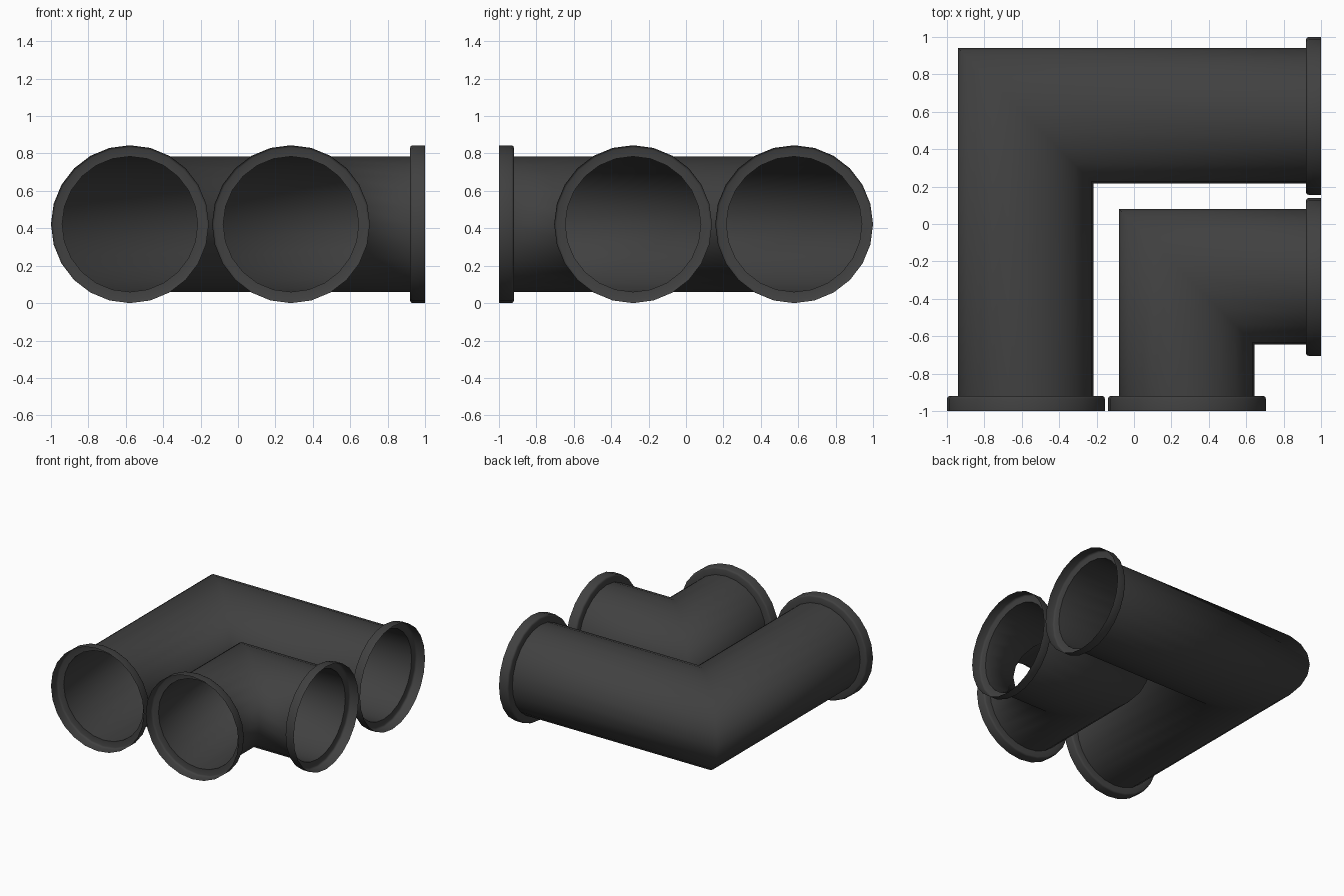
import bpy, bmesh, math

cube = bpy.data.objects.get("Cube")
if cube:
    bpy.data.objects.remove(cube, do_unlink=True)

SIDES = 24
COLLAR_R, PIPE_R = 0.422, 0.362

# Socket collar profile: distance from the open end, radius
COLLAR = [(0, COLLAR_R), (0.067, COLLAR_R), (0.076, 0.418),
          (0.08, 0.409), (0.08, PIPE_R)]

rubber = bpy.data.materials.new("dark_grey")
rubber.use_nodes = True
colour = (0.052, 0.052, 0.052, 1)
rubber.diffuse_color = colour
bsdf = rubber.node_tree.nodes["Principled BSDF"]
bsdf.inputs["Base Color"].default_value = colour
bsdf.inputs["Roughness"].default_value = 0.7


def elbow(name, offset):
    """Mitred pipe from the front opening to the left opening."""
    cx, cy = -offset, offset
    bm = bmesh.new()

    def ring(radius, place):
        verts = []
        for i in range(SIDES):
            t = math.tau * i / SIDES
            a, b = radius * math.cos(t), radius * math.sin(t)
            x, y = place(a)
            verts.append(bm.verts.new((x, y, COLLAR_R + b)))
        return verts

    # Front collar, mitre, then left collar in reverse order
    rings = [ring(r, lambda a, d=d: (cx - a, d - 1)) for d, r in COLLAR]
    rings.append(ring(PIPE_R, lambda a: (cx - a, cy + a)))
    rings += [ring(r, lambda a, d=d: (1 - d, cy + a)) for d, r in reversed(COLLAR)]

    for r0, r1 in zip(rings, rings[1:]):
        for i in range(SIDES):
            j = (i + 1) % SIDES
            bm.faces.new((r0[i], r0[j], r1[j], r1[i])).smooth = True

    # Crisp edge where each collar steps down to the pipe
    step = len(COLLAR) - 1
    for r in (rings[step], rings[-1 - step]):
        for i in range(SIDES):
            bm.edges.get((r[i], r[(i + 1) % SIDES])).smooth = False

    # Point the faces outwards, judged at the top of the pipe
    bm.normal_update()
    top = max((f for f in bm.faces), key=lambda f: f.calc_area() * f.normal.z ** 2
              * (f.calc_center_median().z > COLLAR_R))
    if top.normal.z < 0:
        bmesh.ops.reverse_faces(bm, faces=bm.faces[:])

    mesh = bpy.data.meshes.new(name)
    bm.to_mesh(mesh)
    bm.free()
    mesh.materials.append(rubber)
    obj = bpy.data.objects.new(name, mesh)
    bpy.context.collection.objects.link(obj)
    return obj


elbow("large_elbow_pipe", 0.578)
elbow("small_elbow_pipe", -0.283)
